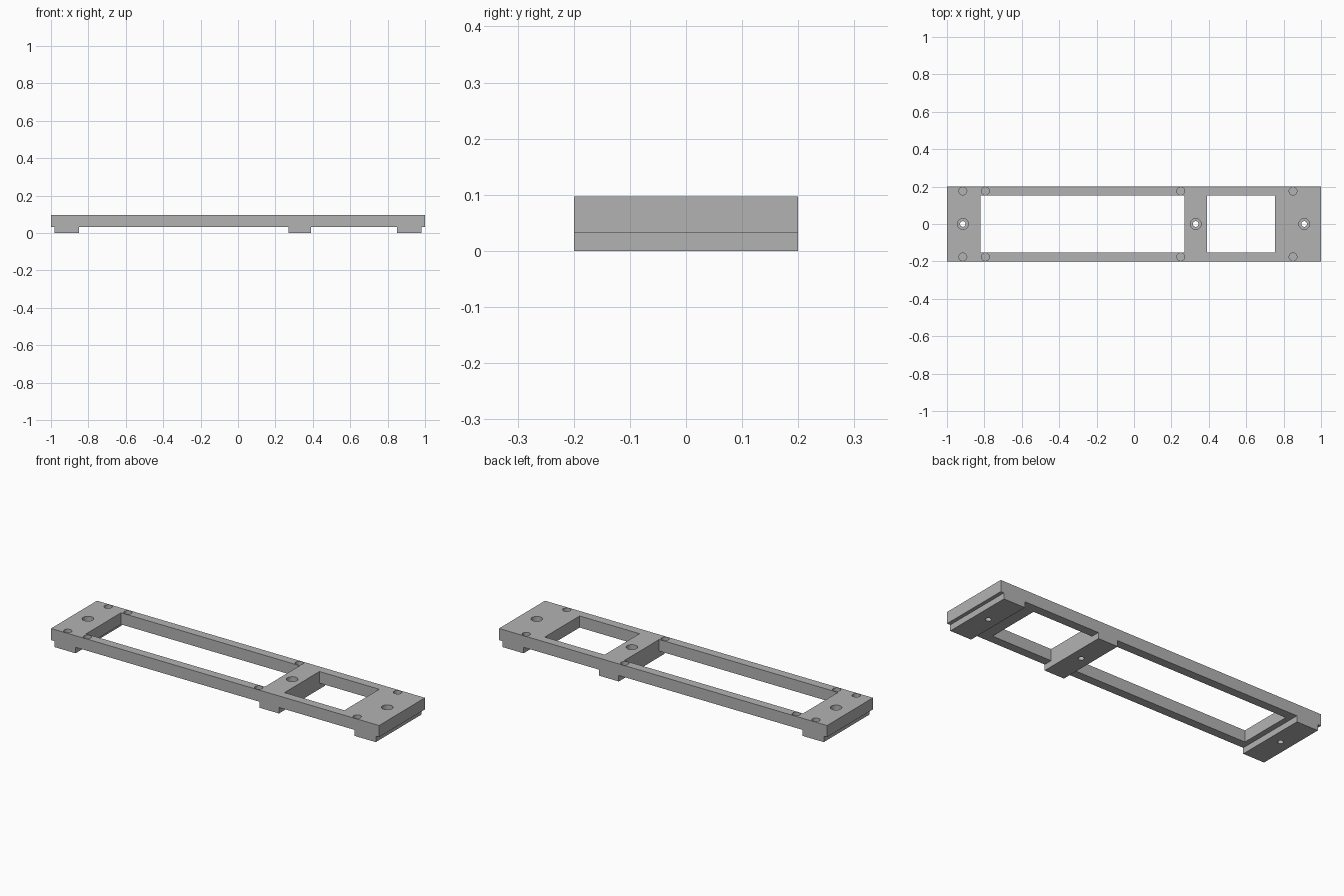
import bpy
import bmesh
from mathutils import Matrix

if "Cube" in bpy.data.objects:
    bpy.data.objects.remove(bpy.data.objects["Cube"], do_unlink=True)

HALF_WIDTH = 0.2
TOP = 0.097
UNDERSIDE = 0.033
FEET = [(-0.98, -0.85), (0.27, 0.39), (0.85, 0.98)]

grey = bpy.data.materials.new("plain grey")
grey.use_nodes = True
colour = (0.45, 0.45, 0.45, 1)
grey.diffuse_color = colour
grey.node_tree.nodes["Principled BSDF"].inputs["Base Color"].default_value = colour


def finish(bm, name):
    bmesh.ops.recalc_face_normals(bm, faces=bm.faces)
    mesh = bpy.data.meshes.new(name)
    bm.to_mesh(mesh)
    bm.free()
    mesh.materials.append(grey)
    obj = bpy.data.objects.new(name, mesh)
    bpy.context.collection.objects.link(obj)
    return obj


def window(name, x0, x1, half_y):
    bm = bmesh.new()
    matrix = Matrix.Translation(((x0 + x1) / 2, 0, 0)) @ Matrix.Diagonal((x1 - x0, 2 * half_y, 1, 1))
    bmesh.ops.create_cube(bm, size=1, matrix=matrix)
    return finish(bm, name)


def hole(name, x, y, radius, bottom):
    bm = bmesh.new()
    height = 0.2 - bottom
    bmesh.ops.create_cone(bm, cap_ends=True, segments=32, radius1=radius, radius2=radius,
                          depth=height, matrix=Matrix.Translation((x, y, bottom + height / 2)))
    return finish(bm, name)


# Frame plate and its three cross feet, as one extruded side profile
profile = [(1, TOP), (-1, TOP), (-1, UNDERSIDE)]
for x0, x1 in FEET:
    profile += [(x0, UNDERSIDE), (x0, 0), (x1, 0), (x1, UNDERSIDE)]
profile.append((1, UNDERSIDE))
bm = bmesh.new()
side = bm.faces.new([bm.verts.new((x, -HALF_WIDTH, z)) for x, z in profile])
extruded = bmesh.ops.extrude_face_region(bm, geom=[side])["geom"]
bmesh.ops.translate(bm, vec=(0, 2 * HALF_WIDTH, 0),
                    verts=[v for v in extruded if isinstance(v, bmesh.types.BMVert)])
frame = finish(bm, "mounting_frame")

# Long and short window openings
cutters = [window("long_window_cutter", -0.82, 0.27, 0.152),
           window("short_window_cutter", 0.39, 0.755, 0.152)]

# Blind holes along both rails
for x in (-0.915, -0.795, 0.25, 0.85):
    for y in (-0.176, 0.176):
        cutters.append(hole("rail_hole_cutter", x, y, 0.021, 0.055))

# Counterbored through holes on the centre line
for x in (-0.915, 0.33, 0.91):
    cutters.append(hole("counterbore_cutter", x, 0, 0.029, 0.05))
    cutters.append(hole("screw_hole_cutter", x, 0, 0.015, -0.1))

# Cut everything, bake the result and drop the cutters
for cutter in cutters:
    cutter.hide_render = True
    cut = frame.modifiers.new(cutter.name, "BOOLEAN")
    cut.operation = "DIFFERENCE"
    cut.solver = "EXACT"
    cut.object = cutter
depsgraph = bpy.context.evaluated_depsgraph_get()
baked = bpy.data.meshes.new_from_object(frame.evaluated_get(depsgraph))
frame.modifiers.clear()
frame.data = baked
for cutter in cutters:
    bpy.data.objects.remove(cutter, do_unlink=True)

# Smooth round hole walls, keep the rest flat
bpy.ops.object.select_all(action="DESELECT")
frame.select_set(True)
bpy.context.view_layer.objects.active = frame
bpy.ops.object.shade_smooth_by_angle()
